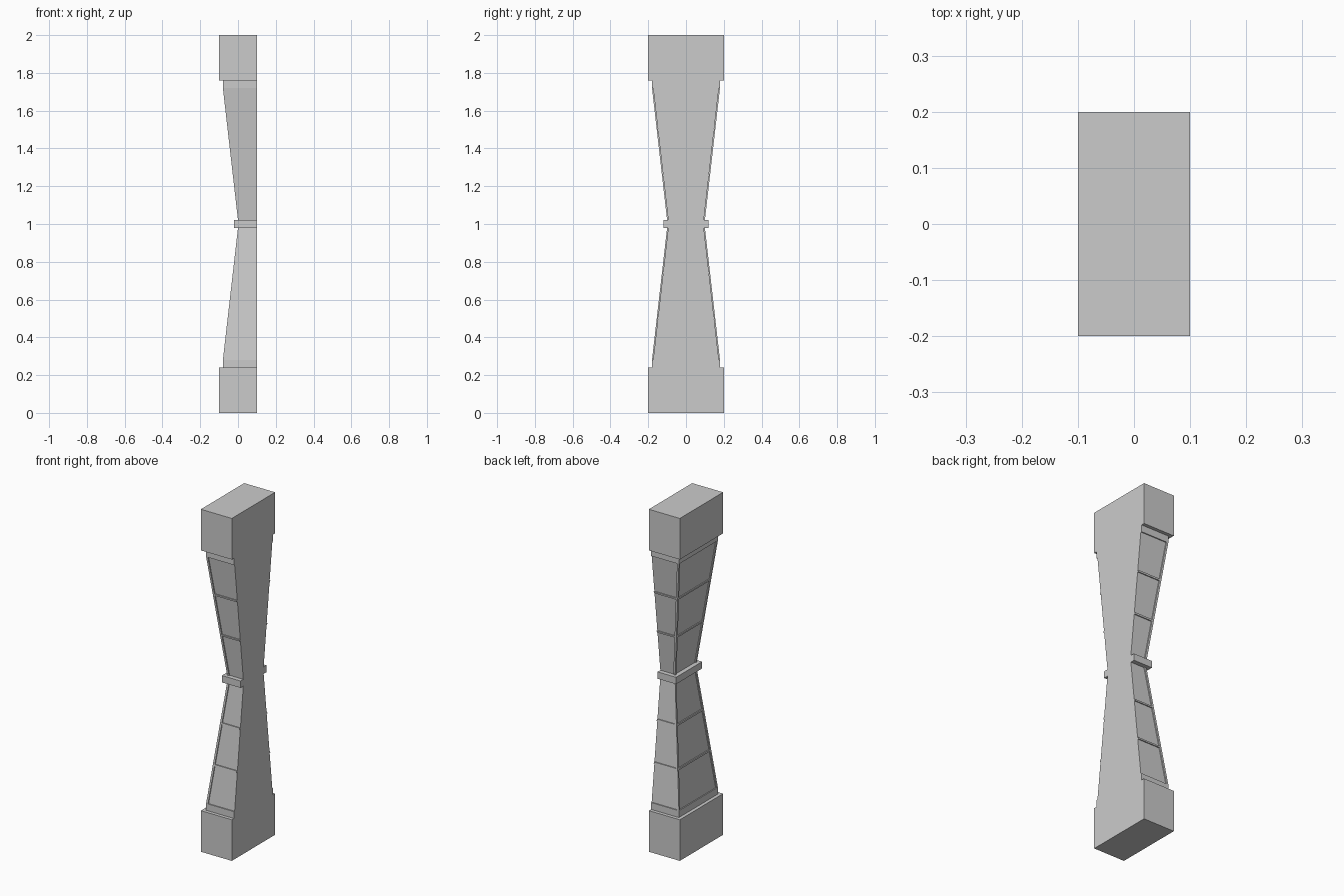
import bpy, bmesh, math

if "Cube" in bpy.data.objects:
    bpy.data.objects.remove(bpy.data.objects["Cube"])

BACK = 0.1      # flat cut plane: the model is half of a square pillar
FRAME = 0.012   # width of the corner frame
DEPTH = 0.006   # panel recess


def add_object(name, bm):
    bmesh.ops.remove_doubles(bm, verts=bm.verts, dist=1e-5)
    bmesh.ops.dissolve_degenerate(bm, edges=bm.edges, dist=1e-5)
    bmesh.ops.dissolve_limit(bm, angle_limit=math.radians(0.3),
                             verts=bm.verts, edges=bm.edges)
    bmesh.ops.recalc_face_normals(bm, faces=bm.faces)
    mesh = bpy.data.meshes.new(name)
    bm.to_mesh(mesh)
    bm.free()
    ob = bpy.data.objects.new(name, mesh)
    bpy.context.collection.objects.link(ob)
    return ob


def loft(name, rings, flip=False):
    bm = bmesh.new()
    loops = [[bm.verts.new((x, y, 2 - z if flip else z)) for x, y, z in r]
             for r in rings]
    for a, b in zip(loops, loops[1:]):
        n = len(a)
        for i in range(n):
            j = (i + 1) % n
            bm.faces.new((a[i], a[j], b[j], b[i]))
    bm.faces.new(loops[0])
    bm.faces.new(loops[-1])
    return add_object(name, bm)


def block(name, w, z0, z1):
    pts = [(BACK, -w), (BACK - w, -w), (BACK - w, w), (BACK, w)]
    return loft(name, [[(x, y, z) for x, y in pts] for z in (z0, z1)])


def half_width(z):
    return 0.18 - 0.08 * max(0, z - 0.28) / 0.70


def section(z, d):
    # half of the pillar outline, with side panels sunk by d
    w, f = half_width(z), half_width(z) - FRAME
    half = [(0, w - d), (f, w - d), (f, w), (w, w), (w, f), (w - d, f)]
    pts = [(u, -v) for u, v in half] + half[::-1]
    return [(BACK - u, y, z) for u, y in pts]


# tapered shaft levels: plain collar, then panels divided by thin ribs
levels = [(0.24, 0), (0.28, 0)]
for z0, z1 in ((0.28, 0.497), (0.507, 0.737), (0.747, 0.98)):
    levels += [(z0, 0), (z0, DEPTH), (z1, DEPTH), (z1, 0)]
rings = [section(z, d) for z, d in levels]

# blocks and waist band
block("base_block", 0.20, 0, 0.24)
block("top_block", 0.20, 1.76, 2.0)
block("waist_band", 0.12, 0.98, 1.02)

# mirrored shafts
loft("lower_shaft", rings)
loft("upper_shaft", rings, flip=True)
